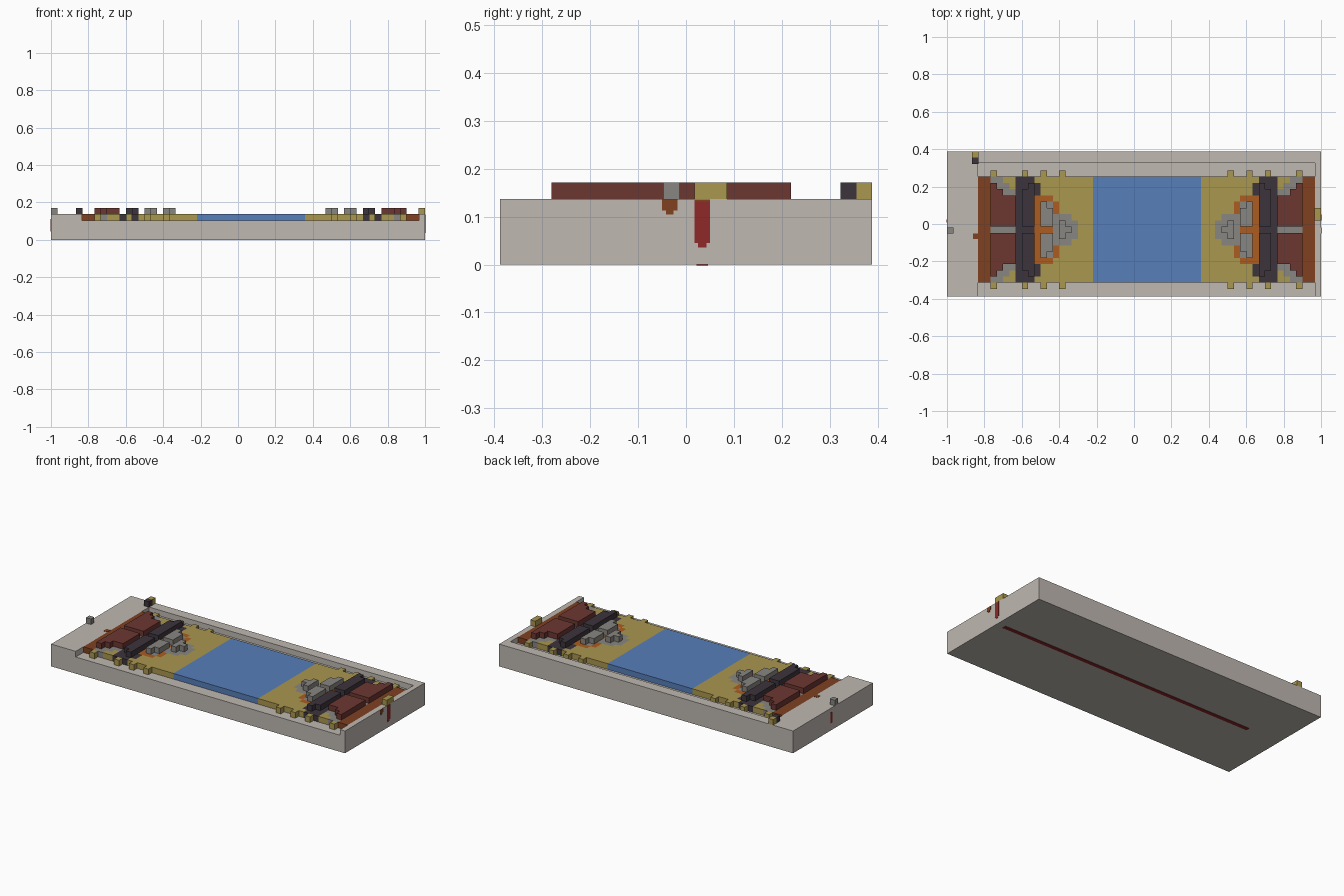
import bpy, bmesh

if "Cube" in bpy.data.objects:
    bpy.data.objects.remove(bpy.data.objects["Cube"], do_unlink=True)


def material(name, r, g, b):
    m = bpy.data.materials.new(name)
    m.use_nodes = True
    m.diffuse_color = (r, g, b, 1)
    m.node_tree.nodes["Principled BSDF"].inputs["Base Color"].default_value = (r, g, b, 1)
    return m


MATS = {
    "stone": material("pale_stone", 0.52, 0.48, 0.44),
    "ochre": material("ochre", 0.40, 0.31, 0.078),
    "water": material("water_blue", 0.095, 0.21, 0.485),
    "rust": material("rust", 0.215, 0.052, 0.015),
    "orange": material("orange", 0.41, 0.108, 0.015),
    "dark": material("charcoal", 0.045, 0.035, 0.045),
    "brick": material("brick_red", 0.15, 0.038, 0.031),
    "grey": material("mid_grey", 0.25, 0.24, 0.22),
    "red": material("signal_red", 0.27, 0.022, 0.022),
}


def finish(bm, name, colour):
    me = bpy.data.meshes.new(name)
    bm.to_mesh(me)
    bm.free()
    me.materials.append(MATS[colour])
    ob = bpy.data.objects.new(name, me)
    bpy.context.scene.collection.objects.link(ob)
    return ob


def box(name, colour, x, y, z):
    bm = bmesh.new()
    bmesh.ops.create_cube(bm, size=1)
    for v in bm.verts:
        v.co = [a[0] if c < 0 else a[1] for c, a in zip(v.co, (x, y, z))]
    return finish(bm, name, colour)


# Tray with a recess that is open at the front
FLOOR, RIM, TOP = 0.102, 0.137, 0.171
tray = box("tray", "stone", (-1, 1), (-0.388, 0.388), (0, RIM))
cutter = box("recess_cutter", "stone", (-0.833, 0.967), (-0.5, 0.325), (FLOOR, 0.3))
cutter.hide_render = True
cutter.hide_viewport = True
cut = tray.modifiers.new("recess", "BOOLEAN")
cut.operation = "DIFFERENCE"
cut.solver = "EXACT"
cut.object = cutter

# Block grid: columns run along x, rows along y, mirrored both ways
S, COLS, ROWS, MID = 1 / 30, 54, 17, 8
col_x = [-0.833 + i * S for i in range(COLS + 1)]
col_x[18], col_x[36] = -0.22, 0.357
row_y = lambda j: -0.314 + j * S


def paint(cells, colour, cols, rows):
    """Fill columns and distances from the middle row, at both ends and sides."""
    for i in range(cols[0], cols[1] + 1):
        for k in range(rows[0], rows[1] + 1):
            for ii in (i, COLS - 1 - i):
                for j in (MID - k, MID + k):
                    cells[ii, j] = colour


def build_layer(prefix, cells, z0, z1):
    """One solid per colour, made of the outer faces of its blocks."""
    for colour in sorted(set(cells.values())):
        bm = bmesh.new()
        for (i, j), c in cells.items():
            if c != colour:
                continue
            p = [(col_x[i], row_y(j)), (col_x[i + 1], row_y(j)),
                 (col_x[i + 1], row_y(j + 1)), (col_x[i], row_y(j + 1))]
            bm.faces.new([bm.verts.new((*q, z1)) for q in p])
            bm.faces.new([bm.verts.new((*q, z0)) for q in reversed(p)])
            for n, (di, dj) in enumerate(((0, -1), (1, 0), (0, 1), (-1, 0))):
                if cells.get((i + di, j + dj)) != colour:
                    a, b = p[n], p[(n + 1) % 4]
                    bm.faces.new([bm.verts.new(q) for q in
                                  ((*a, z0), (*b, z0), (*b, z1), (*a, z1))])
        bmesh.ops.remove_doubles(bm, verts=bm.verts, dist=1e-4)
        bmesh.ops.dissolve_limit(bm, angle_limit=0.01, verts=bm.verts, edges=bm.edges)
        finish(bm, prefix + "_" + colour, colour)


# Ground layer, later entries paint over earlier ones
ground = {}
for colour, cols, rows in (
    ("ochre", (0, 17), (0, 8)),
    ("water", (18, 26), (0, 8)),
    ("rust", (0, 1), (0, 8)),
    ("grey", (2, 5), (0, 6)),
    ("grey", (2, 4), (7, 7)),
    ("grey", (2, 3), (8, 8)),
    ("dark", (6, 8), (0, 8)),
    ("dark", (9, 9), (6, 7)),
    ("orange", (9, 11), (0, 5)),
    ("orange", (12, 12), (3, 4)),
    ("grey", (10, 11), (1, 4)),
    ("grey", (12, 14), (0, 2)),
    ("grey", (15, 15), (0, 1)),
):
    paint(ground, colour, cols, rows)
for peg in (2, 7, 10, 13):
    paint(ground, "ochre", (peg, peg), (9, 9))
build_layer("ground", ground, FLOOR, RIM)

# Raised blocks: roofs, walls and towers
raised = {}
for colour, cols, rows in (
    ("brick", (2, 2), (1, 7)),
    ("brick", (3, 3), (1, 6)),
    ("brick", (4, 5), (1, 5)),
    ("dark", (7, 7), (1, 6)),
    ("dark", (8, 8), (1, 7)),
    ("grey", (10, 10), (1, 4)),
    ("grey", (11, 11), (1, 3)),
    ("grey", (13, 13), (0, 1)),
    ("grey", (14, 14), (0, 0)),
):
    paint(raised, colour, cols, rows)
build_layer("raised", raised, RIM, TOP)

# Marker blocks on the rim
box("right_end_marker", "grey", (-1, -0.966), (-0.05, -0.018), (RIM, TOP))
box("left_end_marker", "ochre", (0.966, 1), (0.018, 0.085), (RIM, TOP))
box("corner_marker_inner", "dark", (-0.865, -0.832), (0.322, 0.355), (RIM, TOP))
box("corner_marker_outer", "ochre", (-0.865, -0.832), (0.355, 0.388), (RIM, TOP))

# Thin painted marks on the ends, rim and underside
box("left_stripe", "red", (0.999, 1.002), (0.018, 0.05), (0.045, 0.131))
box("left_stripe_tip", "red", (0.999, 1.002), (0.025, 0.043), (0.036, 0.045))
box("left_stripe_cap", "rust", (0.999, 1.002), (0.018, 0.05), (0.131, 0.136))
box("left_patch", "rust", (0.999, 1.002), (-0.05, -0.018), (0.113, 0.136))
box("left_patch_tip", "rust", (0.999, 1.002), (-0.042, -0.026), (0.104, 0.113))
box("right_stripe", "red", (-1.002, -0.999), (0.008, 0.025), (0.045, 0.11))
box("rim_patch", "rust", (-0.86, -0.833), (-0.08, -0.05), (RIM - 0.001, RIM + 0.002))
box("underside_stripe", "red", (-0.78, 0.95), (0.022, 0.046), (-0.002, 0.001))
